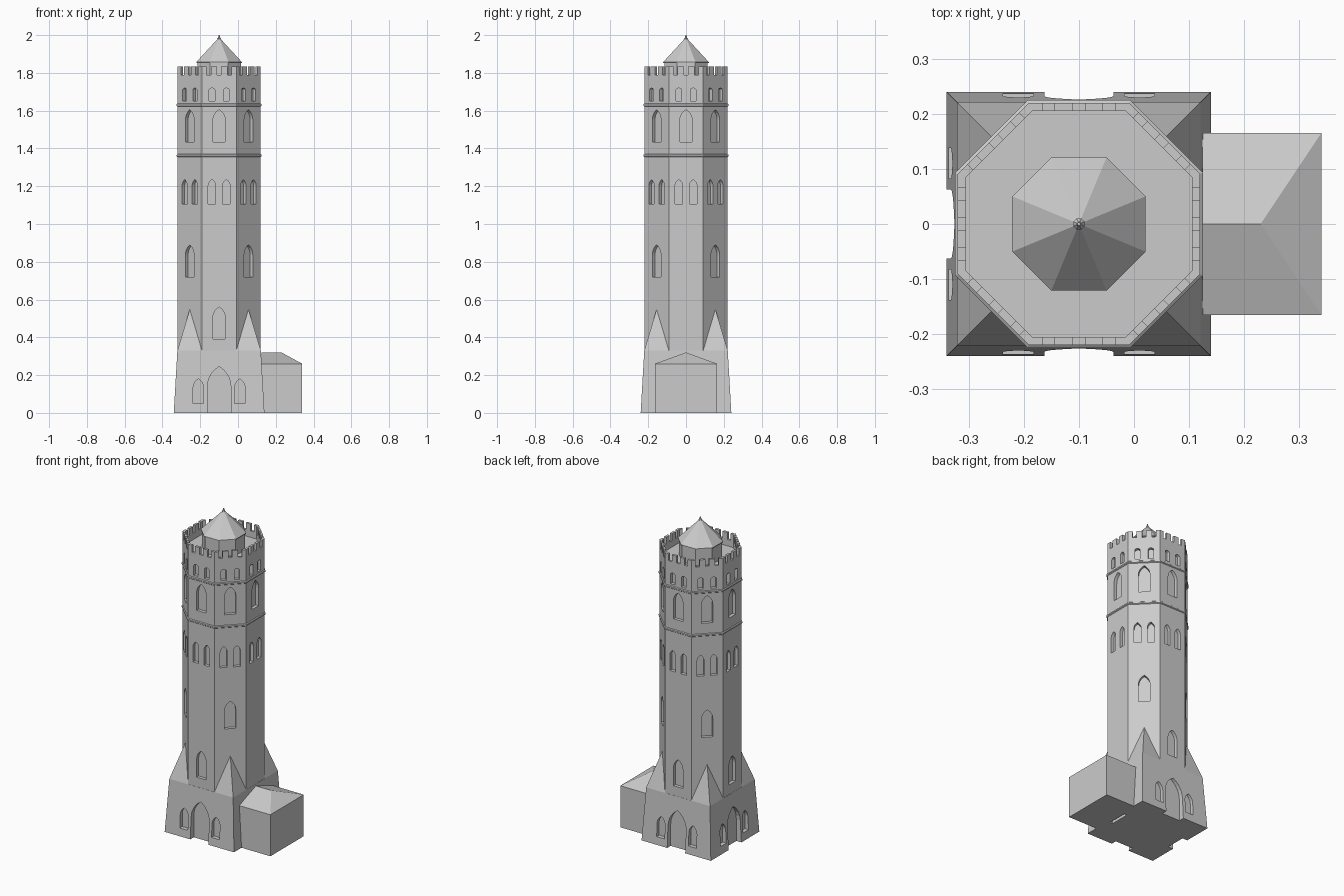
import bpy, bmesh, math
from mathutils import Matrix, Vector

if "Cube" in bpy.data.objects:
    bpy.data.objects.remove(bpy.data.objects["Cube"])

CX = -0.1                      # tower axis
T = math.tan(math.pi / 8)      # half side / apothem of an octagon


def finish(bm, name):
    bmesh.ops.recalc_face_normals(bm, faces=bm.faces)
    me = bpy.data.meshes.new(name)
    bm.to_mesh(me)
    bm.free()
    ob = bpy.data.objects.new(name, me)
    bpy.context.collection.objects.link(ob)
    return ob


def loft(bm, rings):
    """Skin a list of equal-length point rings and cap both ends."""
    vs = [[bm.verts.new(p) for p in r] for r in rings]
    n = len(vs[0])
    for a, b in zip(vs, vs[1:]):
        for i in range(n):
            bm.faces.new((a[i], a[(i + 1) % n], b[(i + 1) % n], b[i]))
    bm.faces.new(vs[0][::-1])
    bm.faces.new(vs[-1])


def ngon(n, apothem, z):
    r = apothem / math.cos(math.pi / n)
    return [Vector((CX + r * math.cos((i + .5) * 2 * math.pi / n),
                    r * math.sin((i + .5) * 2 * math.pi / n), z)) for i in range(n)]


def stack(name, n, profile):
    bm = bmesh.new()
    loft(bm, [ngon(n, a, z) for a, z in profile])
    return finish(bm, name)


def side_matrix(k):
    """Local frame whose -y looks out of side k (k = 0 is the front)."""
    return Matrix.Translation((CX, 0, 0)) @ Matrix.Rotation(k * math.pi / 4, 4, 'Z')


def arch(bm, k, u, w, z0, z1, back, pointed=True):
    """Arched cutter on side k, reaching in to distance 'back' from the axis."""
    rise = w * (0.866 if pointed else 0.35)
    pts = [(-w / 2, z0), (w / 2, z0)]
    right = []
    for i in range(6):
        a = math.radians(60) * i / 5
        right.append((w * math.cos(a) - w / 2, z1 - rise + rise * math.sin(a) / 0.866))
    pts += right + [(-x, z) for x, z in right[-2::-1]]
    m = side_matrix(k)
    loft(bm, [[m @ Vector((u + x, -d, z)) for x, z in pts] for d in (back, 0.3)])


def cut(ob, bm):
    cutter = finish(bm, ob.name + "_cutter")
    cutter.hide_render = True
    mod = ob.modifiers.new("openings", 'BOOLEAN')
    mod.operation, mod.solver, mod.object = 'DIFFERENCE', 'EXACT', cutter
    bpy.context.view_layer.objects.active = ob
    bpy.ops.object.modifier_apply(modifier=mod.name)
    bpy.data.objects.remove(cutter)


# Battered square base with a portal and two niches per side
base = stack("base", 4, [(0.24, 0), (0.221, 0.33)])
for v in base.data.vertices:   # turn the ring square to the axes
    s = 0.24 if v.co.z < 0.1 else 0.221
    v.co.x = CX + math.copysign(s, v.co.x - CX)
    v.co.y = math.copysign(s, v.co.y)
bm = bmesh.new()
for k in (0, 2, 4, 6):
    arch(bm, k, 0, 0.125, -0.05, 0.245, 0.205)
    if k != 2:
        for u in (-0.11, 0.11):
            arch(bm, k, u, 0.055, 0.05, 0.18, 0.212)
cut(base, bm)

# Corner broaches between square base and octagon
bm = bmesh.new()
h, a = 0.221, 0.22 * T
for sx in (-1, 1):
    for sy in (-1, 1):
        v = [bm.verts.new((CX + sx * x, sy * y, z)) for x, y, z in
             ((h, h, .33), (a, h, .33), (h, a, .33), (.155, .155, .55))]
        for f in ((0, 1, 2), (0, 1, 3), (0, 2, 3), (1, 2, 3)):
            bm.faces.new([v[i] for i in f])
finish(bm, "corner_broaches")

# Octagonal shaft with recessed windows
shaft = stack("shaft", 8, [(0.22, 0.33), (0.22, 1.75)])
bm = bmesh.new()
D = 0.2
for k in range(8):
    if k % 2:
        arch(bm, k, 0, 0.065, 0.72, 0.89, D)
    elif k != 2:
        arch(bm, k, 0, 0.065, 0.39, 0.56, D)
    arch(bm, k, 0, 0.065, 1.435, 1.605, D)
    for u in (-0.038, 0.038):
        arch(bm, k, u, 0.04, 1.105, 1.235, D)
        arch(bm, k, u, 0.03, 1.65, 1.72, D, False)
cut(shaft, bm)

# String courses
for name, z in (("lower_string_course", 1.362), ("upper_string_course", 1.63)):
    stack(name, 8, [(0.22, z - .008), (0.225, z - .004), (0.225, z + .004), (0.22, z + .008)])

# Parapet wall with merlons, mitred at the corners
bm = bmesh.new()
ro, ri = 0.22, 0.205
for k in range(8):
    m = side_matrix(k)

    def block(o0, o1, i0, i1, z0, z1):
        loft(bm, [[m @ Vector(p) for p in ((o0, -ro, z), (o1, -ro, z), (i1, -ri, z), (i0, -ri, z))]
                  for z in (z0, z1)])
    block(-ro * T, ro * T, -ri * T, ri * T, 1.75, 1.79)
    block(-ro * T, -0.066, -ri * T, -0.066, 1.79, 1.833)
    block(0.066, ro * T, 0.066, ri * T, 1.79, 1.833)
    for u in (-0.0275, 0.0275):
        block(u - .0165, u + .0165, u - .0165, u + .0165, 1.79, 1.833)
finish(bm, "parapet")

# Roof turret, spire roof and finial
stack("turret", 8, [(0.115, 1.745), (0.115, 1.858)])
stack("turret_roof", 8, [(0.121, 1.852), (0.121, 1.857), (0.005, 1.983)])
stack("finial", 8, [(0.005, 1.97), (0.01, 1.981), (0.005, 1.988), (0.003, 2.0)])

# Side annex with a half-hipped ridge roof
bm = bmesh.new()
x0, x1, y, e = 0.124, 0.34, 0.165, 0.26
loft(bm, [[(x0, -y, z), (x1, -y, z), (x1, y, z), (x0, y, z)] for z in (0, e)])
bm.faces.ensure_lookup_table()
bmesh.ops.delete(bm, geom=[bm.faces[-1]], context='FACES_ONLY')
bm.verts.ensure_lookup_table()
b, c, d, f = bm.verts[4:8]
r0, r1 = bm.verts.new((x0, 0, .32)), bm.verts.new((0.23, 0, .32))
for face in ((b, c, r1, r0), (c, d, r1), (d, f, r0, r1), (f, b, r0)):
    bm.faces.new(face)
finish(bm, "annex")
